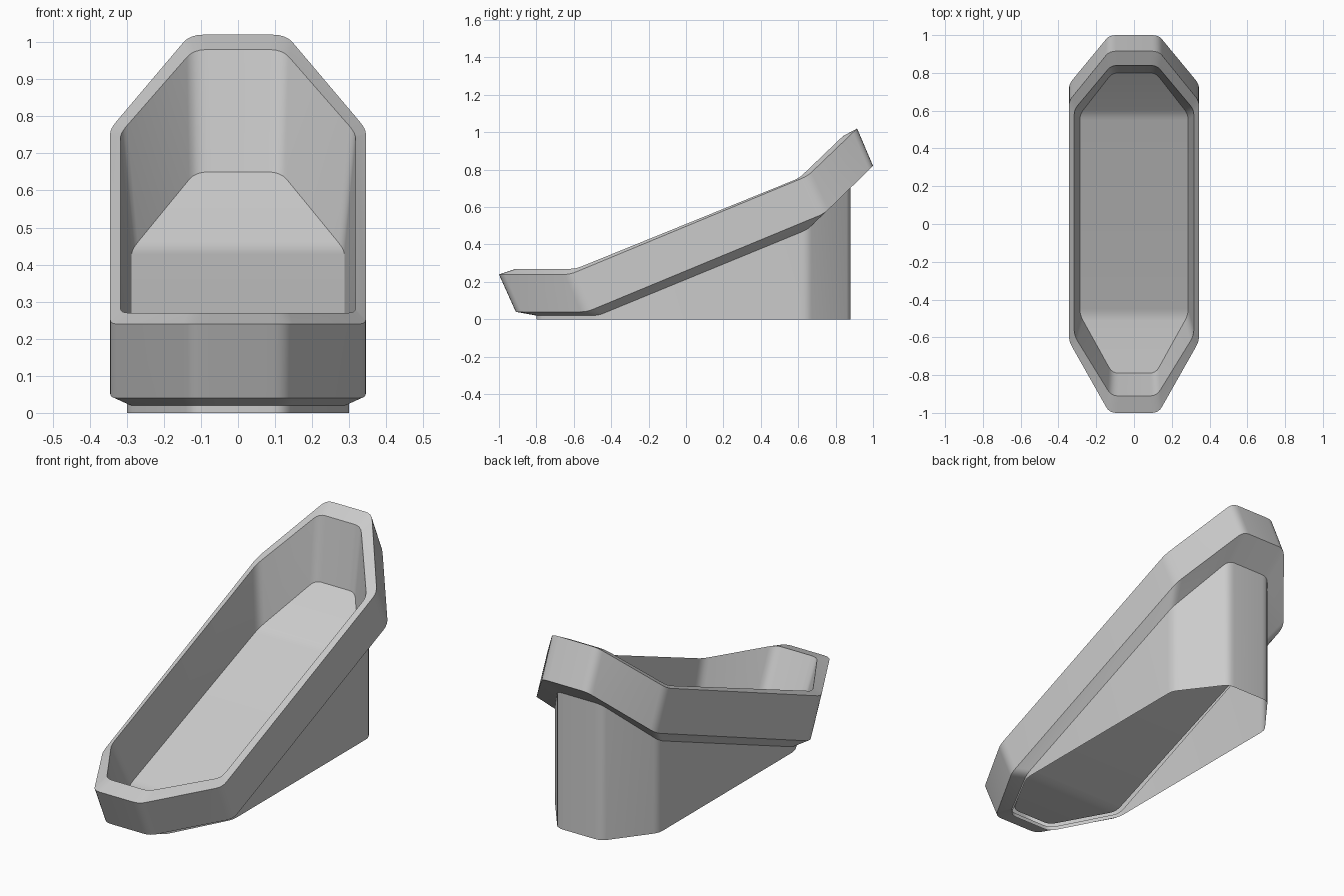
import bpy, math
from mathutils import Vector

if "Cube" in bpy.data.objects:
    bpy.data.objects.remove(bpy.data.objects["Cube"])

ROUND = 0.035   # length of corner rounding along each edge
SEG = 4         # segments per rounded corner


def loop(end_x, side_x, yz):
    """Closed elongated octagon from four (y, z) stations, corners rounded."""
    xs = (end_x, side_x, side_x, end_x)
    pts = [Vector((x, y, z)) for x, (y, z) in zip(xs, yz)]
    first, last = pts[0].copy(), pts[-1].copy()
    first.x, last.x = -end_x, -end_x
    chain = [first] + pts + [last]
    half = []
    for prev, p, nxt in zip(chain, chain[1:], chain[2:]):
        a = p + (prev - p).normalized() * ROUND
        b = p + (nxt - p).normalized() * ROUND
        for i in range(SEG + 1):
            t = i / SEG
            half.append(a * (1 - t) ** 2 + p * 2 * t * (1 - t) + b * t * t)
    return half + [Vector((-v.x, v.y, v.z)) for v in reversed(half)]


def shell(name, loops, floor=False):
    """Skin a stack of loops, optionally closing the last with a bent floor."""
    n = len(loops[0])
    verts = [v for l in loops for v in l]
    faces = []
    for k in range(len(loops) - 1):
        for i in range(n):
            j = (i + 1) % n
            faces.append((k * n + i, k * n + j, (k + 1) * n + j, (k + 1) * n + i))
    if floor:
        o = (len(loops) - 1) * n
        for i in range(n // 2 - 1):
            faces.append((o + i, o + i + 1, o + n - 2 - i, o + n - 1 - i))
    mesh = bpy.data.meshes.new(name)
    mesh.from_pydata(verts, [], faces)
    obj = bpy.data.objects.new(name, mesh)
    bpy.context.collection.objects.link(obj)
    bpy.ops.object.select_all(action='DESELECT')
    obj.select_set(True)
    bpy.context.view_layer.objects.active = obj
    bpy.ops.object.shade_smooth_by_angle(angle=math.radians(25))
    return obj


# Tray cross-section loops, from the underside round the rim to the floor
under = loop(0.125, 0.30, [(-0.80, 0.02), (-0.47, 0.02), (0.65, 0.48), (0.88, 0.71)])
wall_low = loop(0.13, 0.345, [(-0.91, 0.04), (-0.53, 0.04), (0.74, 0.566), (1.0, 0.82)])
wall_top = loop(0.13, 0.345, [(-1.0, 0.24), (-0.62, 0.24), (0.65, 0.766), (0.915, 1.02)])
rim_in = loop(0.12, 0.317, [(-0.91, 0.27), (-0.59, 0.27), (0.605, 0.755), (0.84, 0.98)])
floor = loop(0.115, 0.287, [(-0.79, 0.03), (-0.48, 0.03), (0.58, 0.44), (0.80, 0.65)])
shell("tray", [under, wall_low, wall_top, rim_in, floor], floor=True)

# Hollow pedestal, dropped straight down from the tray's underside
ground = [Vector((v.x, v.y, 0)) for v in under]
shell("pedestal", [ground, under])
